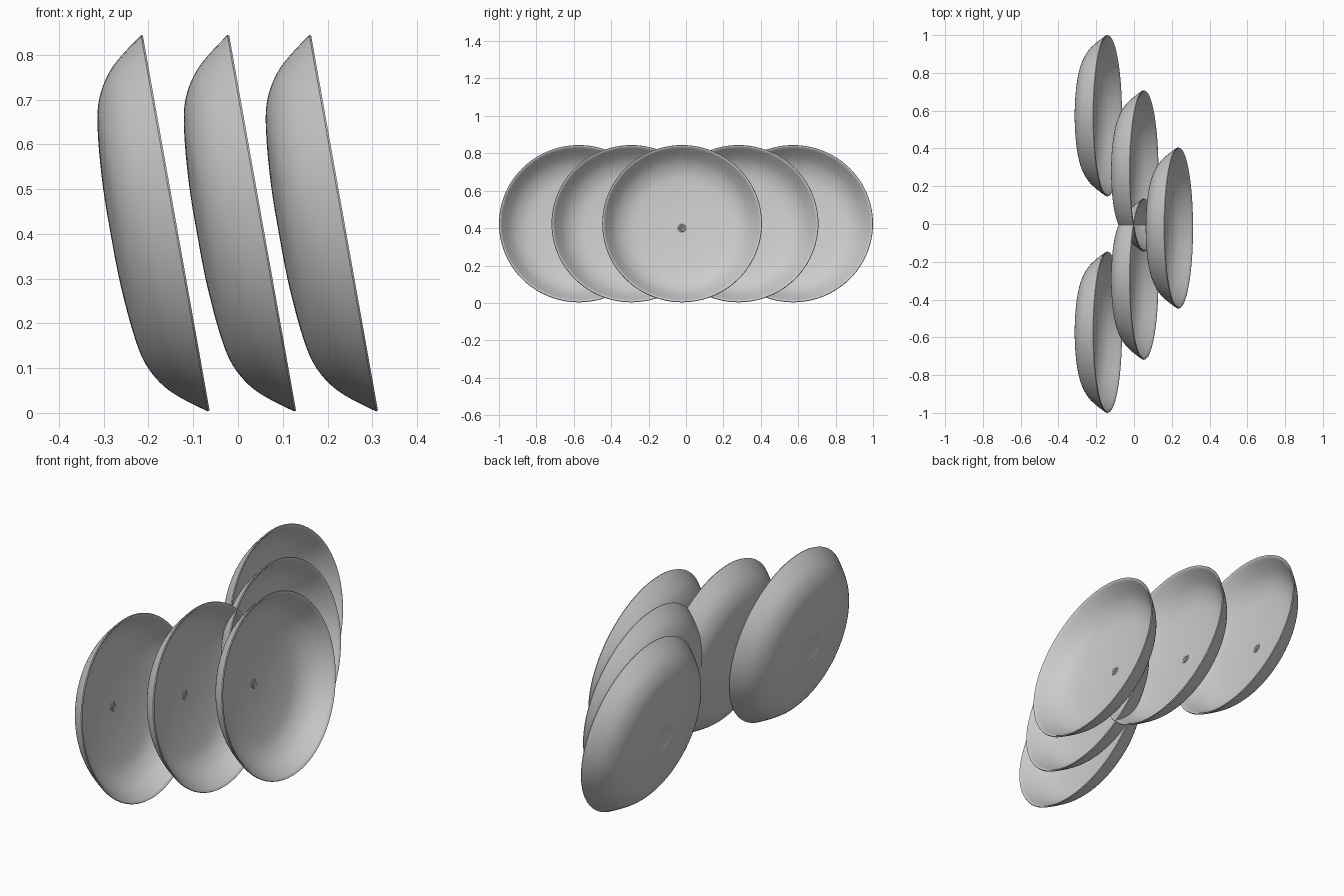
import bpy, math
from mathutils import Vector

if "Cube" in bpy.data.objects:
    bpy.data.objects.remove(bpy.data.objects["Cube"])

grey = bpy.data.materials.new("plain grey")
grey.diffuse_color = (0.6, 0.6, 0.6, 1)
grey.use_nodes = True
grey.node_tree.nodes["Principled BSDF"].inputs["Base Color"].default_value = grey.diffuse_color

R = 0.427
TILT = math.atan2(0.15, 0.842)
SEG = 96
THICK = 0.009

# outer wall of the dish as (radius, height along its axis), rim at height 0
WALL = [(0.058, -0.1465), (0.12, -0.1445), (0.20, -0.1385), (0.263, -0.130), (0.30, -0.120),
        (0.331, -0.105), (0.358, -0.086), (0.380, -0.064), (0.404, -0.034), (R, -0.002)]


def smooth_curve(pts, n=4):
    """Catmull-Rom curve through the points."""
    p = [Vector(q) for q in pts]
    p = [2 * p[0] - p[1]] + p + [2 * p[-1] - p[-2]]
    out = []
    for i in range(1, len(p) - 2):
        a, b, c, d = p[i - 1:i + 3]
        for k in range(n):
            t = k / n
            out.append(0.5 * (2 * b + (c - a) * t + (2 * a - 5 * b + 4 * c - d) * t * t
                              + (3 * b - a - 3 * c + d) * t ** 3))
    return out + [p[-2]]


def dish_profile():
    outer = smooth_curve(WALL)
    inner = []
    for i, q in enumerate(outer):
        t = outer[min(i + 1, len(outer) - 1)] - outer[max(i - 1, 0)]
        n = Vector((-t.y, t.x)).normalized()
        inner.append(q + n * THICK)
    inner[-1] = Vector((R - 0.007, 0.001))
    floor = inner[0].y
    # shallow recessed foot on the back
    foot = [Vector((0, -0.1445)), Vector((0.055, -0.1445))]
    # small raised drain ring at the middle of the inside
    drain = [Vector(q) for q in [(0.022, floor), (0.020, floor + 0.003), (0.014, floor + 0.003),
                                 (0.011, floor - 0.0005), (0.006, floor - 0.0005),
                                 (0.004, floor + 0.002), (0, floor + 0.002)]]
    rim = [Vector((R - 0.002, 0.002))]
    return foot + outer + rim + inner[::-1] + drain


def lathe(name, prof):
    verts, faces, rings = [], [], []
    for q in prof:
        if q.x < 1e-6:
            rings.append([len(verts)] * SEG)
            verts.append((0, 0, q.y))
        else:
            rings.append(list(range(len(verts), len(verts) + SEG)))
            for j in range(SEG):
                a = 2 * math.pi * j / SEG
                verts.append((q.x * math.cos(a), q.x * math.sin(a), q.y))
    for a, b in zip(rings, rings[1:]):
        for j in range(SEG):
            k = (j + 1) % SEG
            f = [a[j], a[k], b[k], b[j]]
            faces.append(list(dict.fromkeys(f)))
    me = bpy.data.meshes.new(name)
    me.from_pydata(verts, [], faces)
    me.materials.append(grey)
    me.update()
    return me


mesh = lathe("dish", dish_profile())

# five dishes in a V, all facing +x and leaning back
PLACES = {
    "front_dish": (0.236, -0.021),
    "middle_dish_left": (0.053, -0.292),
    "middle_dish_right": (0.053, 0.281),
    "rear_dish_left": (-0.140, -0.573),
    "rear_dish_right": (-0.140, 0.573),
}
for name, (x, y) in PLACES.items():
    ob = bpy.data.objects.new(name, mesh.copy())
    bpy.context.collection.objects.link(ob)
    ob.location = (x, y, 0.424)
    ob.rotation_euler = (0, math.pi / 2 - TILT, 0)
    bpy.ops.object.select_all(action='DESELECT')
    ob.select_set(True)
    bpy.context.view_layer.objects.active = ob
    bpy.ops.object.shade_smooth_by_angle(angle=math.radians(35))
